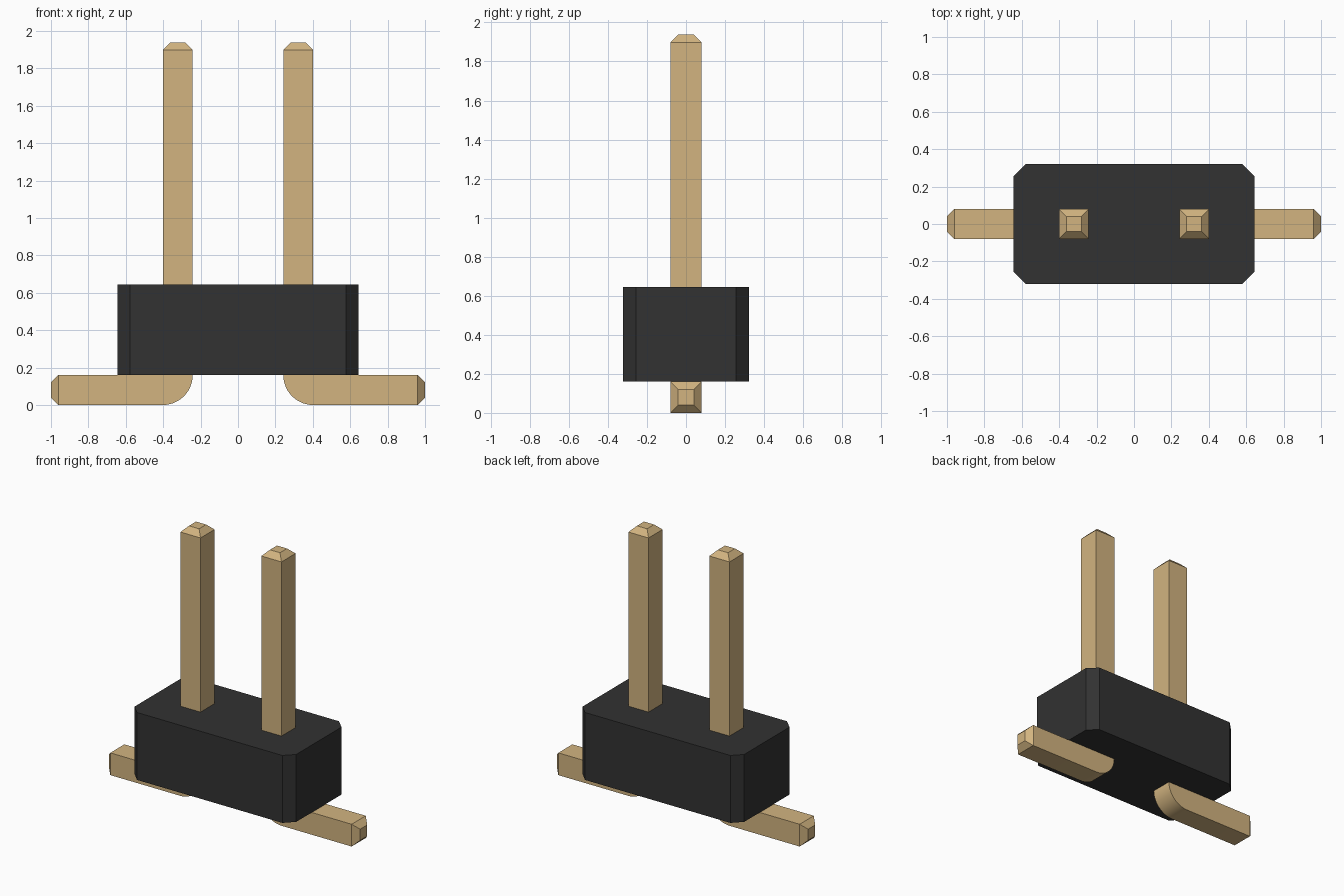
import bpy, bmesh
from math import sin, cos, pi, radians
from mathutils import Vector

cube = bpy.data.objects.get("Cube")
if cube:
    bpy.data.objects.remove(cube, do_unlink=True)


def material(name, rgb):
    mat = bpy.data.materials.new(name)
    mat.use_nodes = True
    color = (*rgb, 1)
    mat.diffuse_color = color
    mat.node_tree.nodes["Principled BSDF"].inputs["Base Color"].default_value = color
    return mat


def prism(bm, points, offset):
    """Extrude a closed outline along an offset."""
    face = bm.faces.new([bm.verts.new(p) for p in points])
    result = bmesh.ops.extrude_face_region(bm, geom=[face])
    verts = [v for v in result["geom"] if isinstance(v, bmesh.types.BMVert)]
    bmesh.ops.translate(bm, verts=verts, vec=offset)
    bmesh.ops.recalc_face_normals(bm, faces=bm.faces[:])


def finish(bm, name, mat):
    mesh = bpy.data.meshes.new(name)
    bm.to_mesh(mesh)
    bm.free()
    obj = bpy.data.objects.new(name, mesh)
    bpy.context.collection.objects.link(obj)
    mesh.materials.append(mat)
    return obj


black = material("black plastic", (0.032, 0.032, 0.032))
gold = material("pale gold metal", (0.645, 0.456, 0.216))

# Housing: block with chamfered vertical corners
X, Y, CUT, BOTTOM, TOP = 0.643, 0.322, 0.065, 0.16, 0.645
outline = [(X, Y - CUT), (X - CUT, Y), (CUT - X, Y), (-X, Y - CUT),
           (-X, CUT - Y), (CUT - X, -Y), (X - CUT, -Y), (X, CUT - Y)]
bm = bmesh.new()
prism(bm, [(x, y, BOTTOM) for x, y in outline], (0, 0, TOP - BOTTOM))
finish(bm, "housing", black)

# Pins: bent square bars with a rounded heel and tapered ends
W, INNER, TIP, HEIGHT = 0.16, 0.242, 0.04, 1.897
OUTER, FOOT_END, STEPS = INNER + W, 1 - TIP, 14


def pin(name, side):
    heel = [(OUTER - W * cos(a), W - W * sin(a))
            for a in (pi / 2 * i / STEPS for i in range(STEPS + 1))]
    profile = heel + [(FOOT_END, 0), (FOOT_END, W), (OUTER, W),
                      (OUTER, HEIGHT), (INNER, HEIGHT)]
    bm = bmesh.new()
    prism(bm, [(side * x, -W / 2, z) for x, z in profile], (0, W, 0))
    # Raise a smaller square on the top and on the foot end
    ends = [f for f in bm.faces
            if all(abs(v.co.z - HEIGHT) < 1e-4 for v in f.verts)
            or all(abs(abs(v.co.x) - FOOT_END) < 1e-4 for v in f.verts)]
    bmesh.ops.inset_individual(bm, faces=ends, thickness=TIP, depth=TIP,
                               use_even_offset=True)
    obj = finish(bm, name, gold)
    bpy.ops.object.select_all(action="DESELECT")
    obj.select_set(True)
    bpy.context.view_layer.objects.active = obj
    bpy.ops.object.shade_smooth_by_angle(angle=radians(25))


pin("left_pin", 1)
pin("right_pin", -1)
